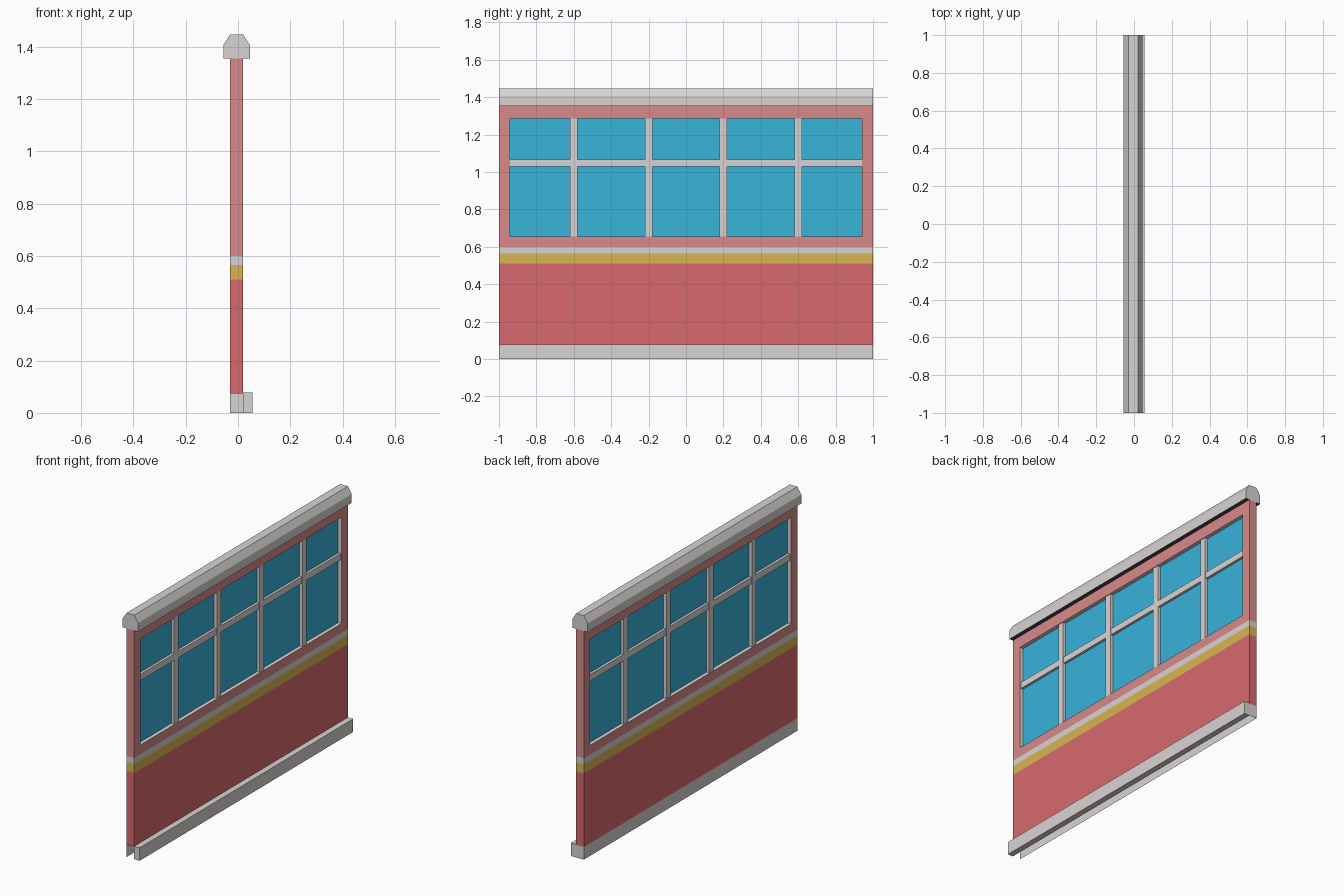
import bpy, bmesh

if "Cube" in bpy.data.objects:
    bpy.data.objects.remove(bpy.data.objects["Cube"])


def material(name, rgb):
    def lin(c):
        c /= 255
        return c / 12.92 if c <= 0.04045 else ((c + 0.055) / 1.055) ** 2.4
    m = bpy.data.materials.new(name)
    m.diffuse_color = (*[lin(c) for c in rgb], 1)
    m.use_nodes = True
    m.node_tree.nodes["Principled BSDF"].inputs["Base Color"].default_value = m.diffuse_color
    return m


GREY = material("light grey trim", (216, 212, 211))
PINK = material("pink frame", (216, 138, 138))
RED = material("red panel", (216, 106, 110))
YELLOW = material("yellow stripe", (216, 181, 80))
BLUE = material("blue glass", (56, 179, 218))
DARK = material("dark underside", (72, 66, 72))

XB, XF = -0.03, 0.02          # wall faces
HOLE = (-0.94, 0.94, 0.655, 1.285)


def finish(bm, name, mats):
    bmesh.ops.recalc_face_normals(bm, faces=bm.faces[:])
    me = bpy.data.meshes.new(name)
    bm.to_mesh(me)
    bm.free()
    for m in mats:
        me.materials.append(m)
    ob = bpy.data.objects.new(name, me)
    bpy.context.collection.objects.link(ob)
    return ob


def box(name, x, y, z, mat):
    bm = bmesh.new()
    bmesh.ops.create_cube(bm, size=1)
    for v in bm.verts:
        v.co = [r[0] if c < 0 else r[1] for c, r in zip(v.co, (x, y, z))]
    return finish(bm, name, [mat])


# Lower wall: stacked rings, one colour per band; base is open below and at the front end
bm = bmesh.new()
levels = [0, 0.075, 0.51, 0.565, 0.6]
rings = [[bm.verts.new((x, y, z)) for x, y in ((XB, -1), (XF, -1), (XF, 1), (XB, 1))]
         for z in levels]
for band, (lo, hi) in enumerate(zip(rings, rings[1:])):
    for i in range(4):
        if band == 0 and i == 0:
            continue
        j = (i + 1) % 4
        bm.faces.new((lo[i], lo[j], hi[j], hi[i])).material_index = band
bm.faces.new(rings[-1])
finish(bm, "lower_wall", [GREY, RED, YELLOW, GREY])

# Window surround: rectangular ring with grey inner reveals
bm = bmesh.new()


def loop(x, y0, y1, z0, z1):
    return [bm.verts.new((x, y, z)) for y, z in ((y0, z0), (y1, z0), (y1, z1), (y0, z1))]


outer = (-1, 1, 0.6, 1.355)
loops = [loop(XF, *outer), loop(XF, *HOLE), loop(XB, *HOLE), loop(XB, *outer)]
for k in range(4):
    a, b = loops[k], loops[(k + 1) % 4]
    for i in range(4):
        j = (i + 1) % 4
        bm.faces.new((a[i], a[j], b[j], b[i])).material_index = int(k == 1)
finish(bm, "window_surround", [PINK, GREY])

# Glass and glazing bars
box("glass", (-0.008, -0.002), HOLE[:2], HOLE[2:], BLUE)
box("horizontal_bar", (-0.023, 0.013), HOLE[:2], (1.03, 1.068), GREY)
for n, y in enumerate((-0.6, -0.2, 0.2, 0.6)):
    box(f"vertical_bar_{n + 1}", (-0.026, 0.016), (y - 0.02, y + 0.02), HOLE[2:], GREY)

# Skirting along one side
box("skirting", (XF, 0.055), (-1, 1), (0, 0.077), GREY)

# Top rail: chamfered profile extruded along y, dark underside
bm = bmesh.new()
profile = [(-0.056, 1.354), (0.045, 1.354), (0.045, 1.406),
           (0.02, 1.446), (-0.03, 1.446), (-0.056, 1.406)]
face = bm.faces.new([bm.verts.new((x, -1, z)) for x, z in profile])
ext = bmesh.ops.extrude_face_region(bm, geom=[face], use_keep_orig=True)
for v in ext["geom"]:
    if isinstance(v, bmesh.types.BMVert):
        v.co.y = 1
bmesh.ops.recalc_face_normals(bm, faces=bm.faces[:])
for f in bm.faces:
    f.material_index = int(f.normal.z < -0.5)
finish(bm, "top_rail", [GREY, DARK])
